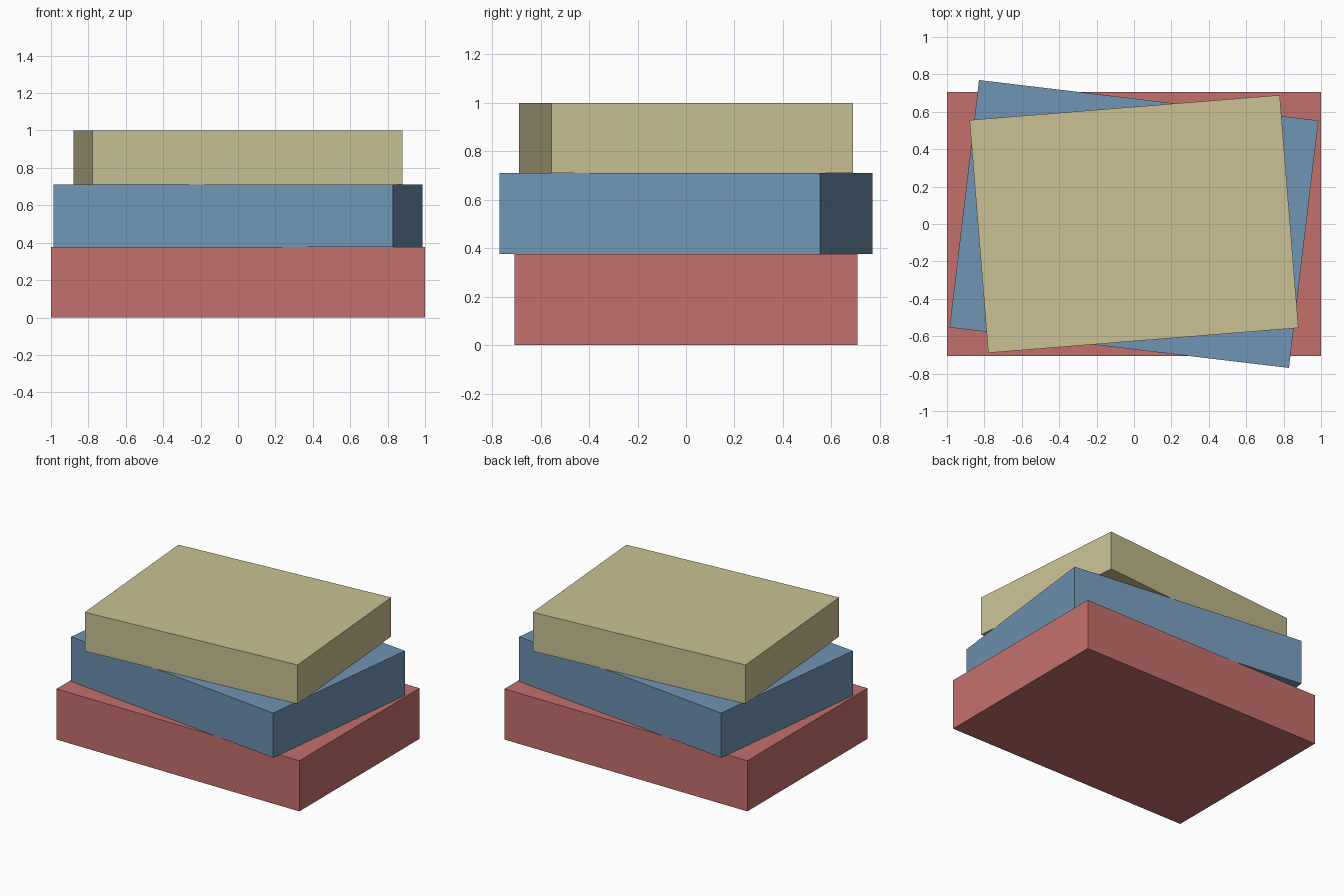
import bpy
from math import radians

cube = bpy.data.objects.get("Cube")
if cube:
    bpy.data.objects.remove(cube, do_unlink=True)


def material(name, rgb):
    mat = bpy.data.materials.new(name)
    mat.use_nodes = True
    color = (*rgb, 1.0)
    mat.diffuse_color = color
    mat.node_tree.nodes["Principled BSDF"].inputs["Base Color"].default_value = color
    return mat


def slab(name, width, depth, bottom, top, turn, mat):
    """Flat box between two heights, turned about the vertical axis."""
    bpy.ops.mesh.primitive_cube_add(size=1, location=(0, 0, (bottom + top) / 2),
                                    rotation=(0, 0, radians(turn)))
    obj = bpy.context.object
    obj.name = name
    obj.scale = (width, depth, top - bottom)
    bpy.ops.object.transform_apply(location=False, rotation=False, scale=True)
    obj.data.materials.append(mat)
    return obj


# Stack of three slabs, each smaller and twisted against the one below
slab("bottom_slab", 2.0, 1.414, 0, 0.377, 0, material("soft red", (0.55, 0.163, 0.15)))
slab("middle_slab", 1.828, 1.332, 0.377, 0.71, -6.8, material("dusty blue", (0.162, 0.3, 0.46)))
slab("top_slab", 1.664, 1.249, 0.71, 1.0, 4.6, material("sand", (0.59, 0.535, 0.295)))
